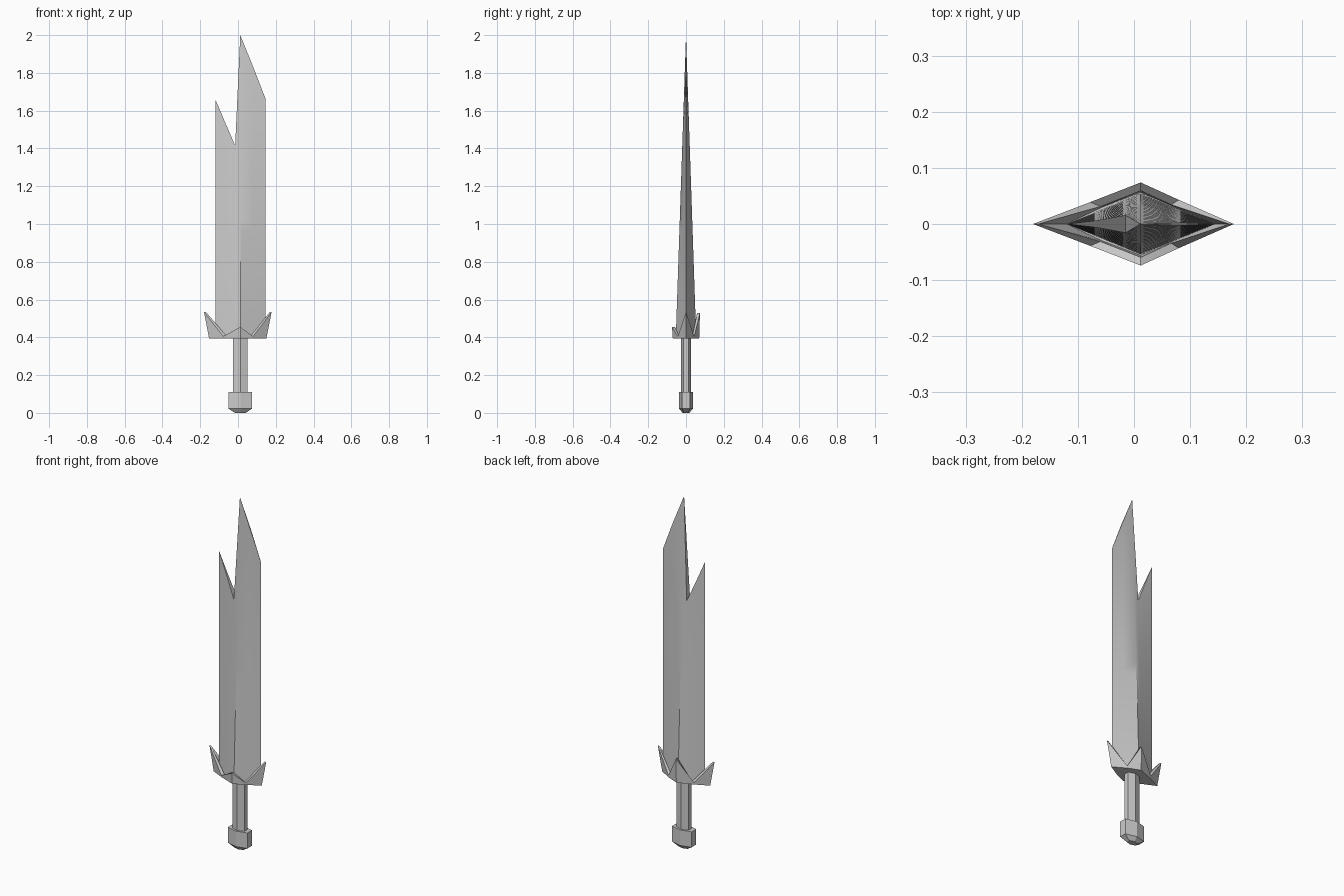
import bpy, bmesh

if "Cube" in bpy.data.objects:
    bpy.data.objects.remove(bpy.data.objects["Cube"])

CX = 0.012  # central ridge line of the whole sword


def finish(name, bm, smooth=False):
    bmesh.ops.remove_doubles(bm, verts=bm.verts, dist=1e-5)
    bmesh.ops.recalc_face_normals(bm, faces=bm.faces)
    me = bpy.data.meshes.new(name)
    bm.to_mesh(me)
    bm.free()
    ob = bpy.data.objects.new(name, me)
    bpy.context.collection.objects.link(ob)
    if smooth:
        bpy.context.view_layer.objects.active = ob
        ob.select_set(True)
        bpy.ops.object.shade_smooth_by_angle(angle=0.52)
        ob.select_set(False)
    return ob


def loft(bm, rings, cap_start=True, cap_end=True):
    vs = [[bm.verts.new(p) for p in r] for r in rings]
    n = len(vs[0])
    for a, b in zip(vs, vs[1:]):
        for i in range(n):
            j = (i + 1) % n
            bm.faces.new((a[i], a[j], b[j], b[i]))
    if cap_start:
        bm.faces.new(vs[0][::-1])
    if cap_end:
        bm.faces.new(vs[-1])


# Blade: diamond section thinning to the tip, with a broken, notched top
LEFT, RIGHT, BASE, ROWS = -0.12, 0.145, 0.4, 20
COLUMNS = [(LEFT, 1.66), (-0.068, 1.538), (-0.015, 1.415),
           (CX, 2.0), (0.08, 1.833), (RIGHT, 1.665)]


def half_thickness(x, z):
    width = (CX - LEFT) if x < CX else (RIGHT - CX)
    return 0.054 * (2.0 - z) / (2.0 - BASE) * max(0, 1 - abs(x - CX) / width)


bm = bmesh.new()
sides = []
for s in (-1, 1):
    grid = []
    for x, top in COLUMNS:
        zs = [BASE + (top - BASE) * r / ROWS for r in range(ROWS + 1)]
        grid.append([bm.verts.new((x, s * half_thickness(x, z), z)) for z in zs])
    for a, b in zip(grid, grid[1:]):
        for r in range(ROWS):
            bm.faces.new((a[r], b[r], b[r + 1], a[r + 1]))
    sides.append(grid)
front, back = sides
for i in range(len(COLUMNS) - 1):
    for r in (0, ROWS):
        bm.faces.new((front[i][r], front[i + 1][r], back[i + 1][r], back[i][r]))
bmesh.ops.remove_doubles(bm, verts=bm.verts, dist=1e-5)
bmesh.ops.dissolve_degenerate(bm, edges=bm.edges, dist=1e-5)
finish("blade", bm, smooth=True)

# Guard: crown-like diamond shell with flared points
# (base x, base y, top x, top y, top z, inner scale)
crown = [(-0.153, 0, -0.18, 0, 0.535, 0.95),
         (-0.075, -0.037, -0.078, -0.039, 0.405, 0.8),
         (CX, -0.07, CX, -0.074, 0.455, 0.8),
         (0.078, -0.042, 0.08, -0.043, 0.405, 0.8),
         (0.15, 0, 0.178, 0, 0.535, 0.95),
         (0.078, 0.042, 0.08, 0.043, 0.405, 0.8),
         (CX, 0.07, CX, 0.074, 0.53, 0.8),
         (-0.075, 0.037, -0.078, 0.039, 0.405, 0.8)]
bm = bmesh.new()
loft(bm, [[(c[0], c[1], 0.393) for c in crown],
          [(c[2], c[3], c[4]) for c in crown],
          [(CX + (c[2] - CX) * c[5], c[3] * c[5], c[4]) for c in crown],
          [(CX + (c[0] - CX) * 0.8, c[1] * 0.8, 0.403) for c in crown]])
finish("guard", bm)


# Grip and pommel: six-sided bars with a front and back ridge
def hexagon(hx, hy, side, z):
    return [(CX - hx, -side, z), (CX, -hy, z), (CX + hx, -side, z),
            (CX + hx, side, z), (CX, hy, z), (CX - hx, side, z)]


bm = bmesh.new()
loft(bm, [hexagon(0.038, 0.026, 0.013, z) for z in (0.09, 0.4)])
finish("grip", bm)

bm = bmesh.new()
loft(bm, [hexagon(0.028, 0.018, 0.01, 0.0), hexagon(0.062, 0.036, 0.02, 0.022),
          hexagon(0.062, 0.036, 0.02, 0.11)])
finish("pommel", bm)
